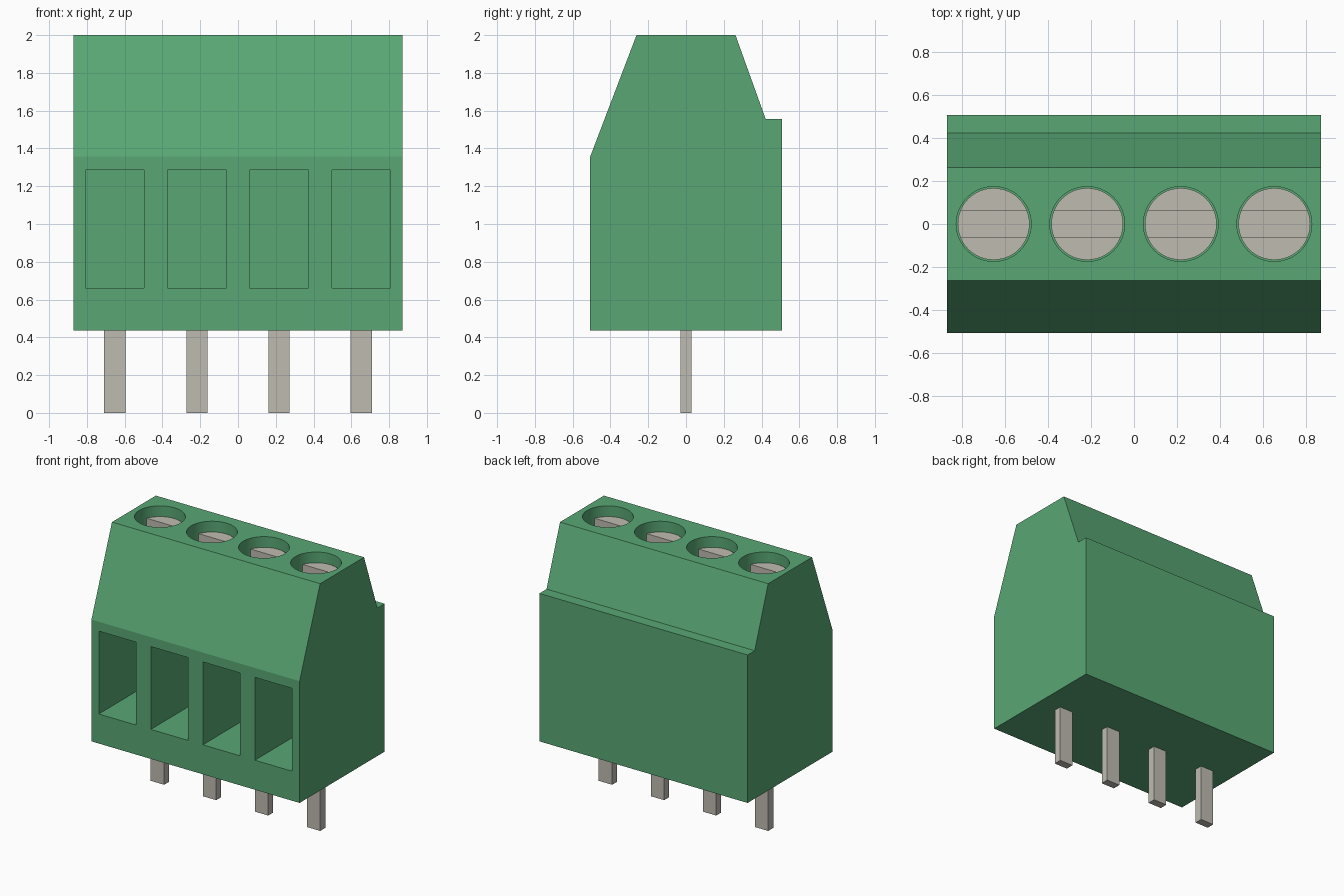
import bpy
import bmesh
import math
from mathutils import Matrix, Vector

cube = bpy.data.objects.get("Cube")
if cube:
    bpy.data.objects.remove(cube, do_unlink=True)

PITCH = 0.435
CENTRES = [(i - 1.5) * PITCH for i in range(4)]
HALF_W = 0.87


def make_material(name, rgb, roughness):
    mat = bpy.data.materials.new(name)
    mat.use_nodes = True
    mat.diffuse_color = (*rgb, 1)
    bsdf = mat.node_tree.nodes["Principled BSDF"]
    bsdf.inputs["Base Color"].default_value = (*rgb, 1)
    bsdf.inputs["Roughness"].default_value = roughness
    return mat


green = make_material("green plastic", (0.10, 0.39, 0.177), 0.6)
metal = make_material("grey metal", (0.52, 0.50, 0.44), 0.5)


def add_box(bm, lo, hi):
    lo, hi = Vector(lo), Vector(hi)
    mat = Matrix.Translation((lo + hi) / 2) @ Matrix.Diagonal((*(hi - lo), 1))
    bmesh.ops.create_cube(bm, size=1, matrix=mat)


def add_cylinder(bm, x, radius, z0, z1):
    bmesh.ops.create_cone(bm, cap_ends=True, segments=48, radius1=radius, radius2=radius,
                          depth=z1 - z0, matrix=Matrix.Translation((x, 0, (z0 + z1) / 2)))


def to_object(name, bm, mat):
    bmesh.ops.recalc_face_normals(bm, faces=bm.faces)
    mesh = bpy.data.meshes.new(name)
    bm.to_mesh(mesh)
    bm.free()
    obj = bpy.data.objects.new(name, mesh)
    mesh.materials.append(mat)
    bpy.context.collection.objects.link(obj)
    return obj


def activate(obj):
    bpy.ops.object.select_all(action='DESELECT')
    obj.select_set(True)
    bpy.context.view_layer.objects.active = obj


def cut(obj, cutter):
    cutter.hide_render = True
    mod = obj.modifiers.new("cut", 'BOOLEAN')
    mod.operation = 'DIFFERENCE'
    mod.solver = 'EXACT'
    mod.object = cutter
    activate(obj)
    bpy.ops.object.modifier_apply(modifier=mod.name)
    bpy.data.objects.remove(cutter, do_unlink=True)
    bpy.ops.object.shade_smooth_by_angle(angle=math.radians(20))


# Housing: side profile (y, z) extruded along x
profile = [(-0.507, 0.437), (0.507, 0.437), (0.507, 1.555), (0.422, 1.555),
           (0.262, 2.0), (-0.262, 2.0), (-0.507, 1.357)]
bm = bmesh.new()
side = bm.faces.new([bm.verts.new((-HALF_W, y, z)) for y, z in profile])
ext = bmesh.ops.extrude_face_region(bm, geom=[side])
bmesh.ops.translate(bm, vec=(2 * HALF_W, 0, 0),
                    verts=[v for v in ext["geom"] if isinstance(v, bmesh.types.BMVert)])
housing = to_object("housing", bm, green)

# Wire openings in the front and screw wells in the top
bm = bmesh.new()
for x in CENTRES:
    add_box(bm, (x - 0.156, -0.7, 0.66), (x + 0.156, 0.1, 1.286))
    add_cylinder(bm, x, 0.174, 1.70, 2.2)
cut(housing, to_object("housing_cutter", bm, green))

# Slotted screws and solder pins
for i, x in enumerate(CENTRES, 1):
    bm = bmesh.new()
    add_cylinder(bm, x, 0.167, 1.69, 1.922)
    screw = to_object(f"screw_{i}", bm, metal)
    bm = bmesh.new()
    add_box(bm, (x - 0.3, -0.062, 1.82), (x + 0.3, 0.062, 2.1))
    cut(screw, to_object("slot_cutter", bm, metal))

    bm = bmesh.new()
    add_box(bm, (x - 0.056, -0.03, 0), (x + 0.056, 0.03, 0.5))
    to_object(f"pin_{i}", bm, metal)
